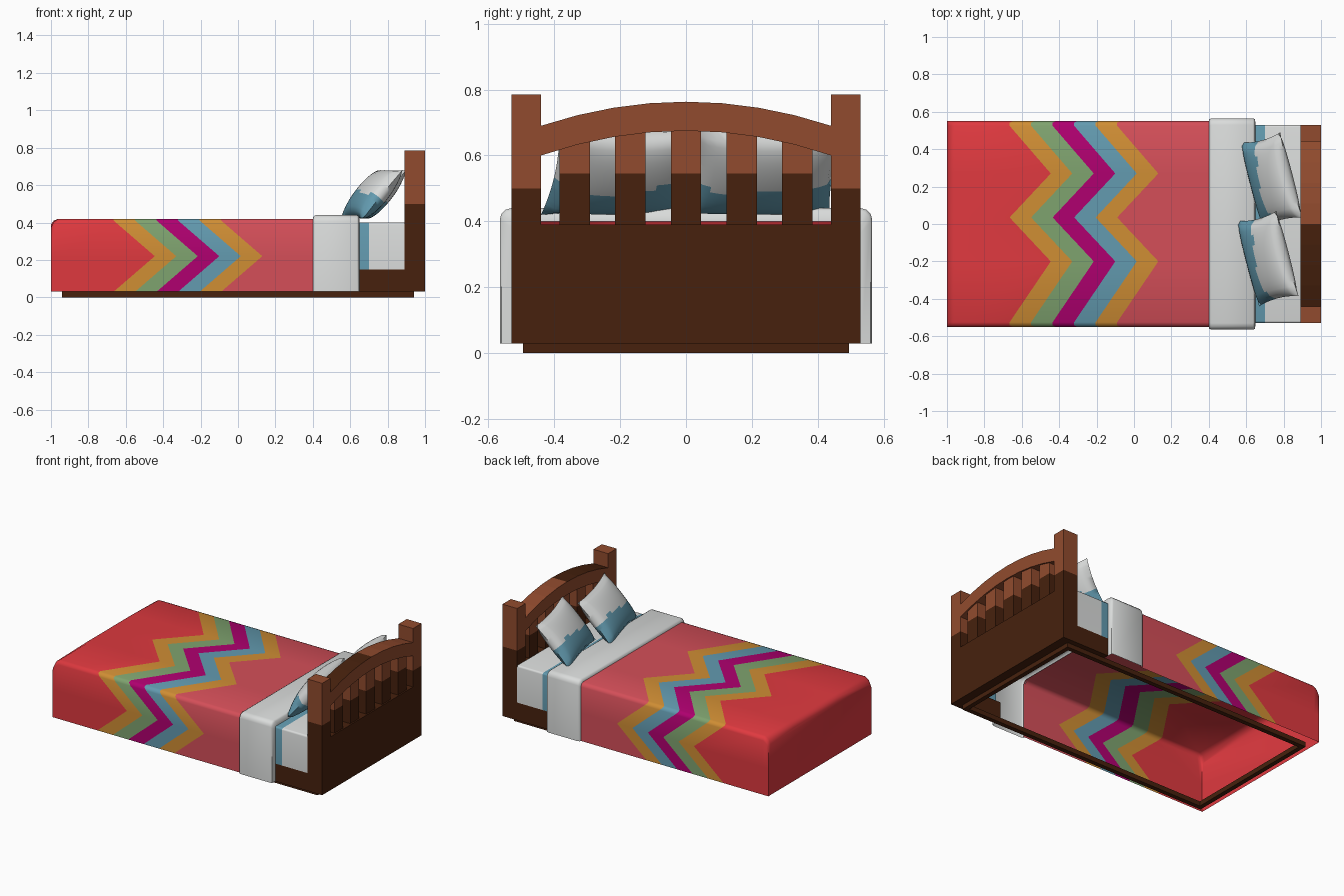
import bpy, bmesh, math
from mathutils import Vector

if "Cube" in bpy.data.objects:
    bpy.data.objects.remove(bpy.data.objects["Cube"])


def mat(name, hexcol):
    rgb = [int(hexcol[i:i + 2], 16) / 255 for i in (0, 2, 4)]
    m = bpy.data.materials.new(name)
    m.diffuse_color = [c / 12.92 if c < .04 else ((c + .055) / 1.055) ** 2.4 for c in rgb] + [1]
    m.use_nodes = True
    m.node_tree.nodes["Principled BSDF"].inputs["Base Color"].default_value = m.diffuse_color
    return m


RED, PINK = mat("bright red", "DF393F"), mat("soft red", "D54F59")
ORANGE, GREEN = mat("orange", "D08E34"), mat("green", "7FA36F")
MAGENTA, BLUE = mat("magenta", "B00070"), mat("blue", "639BB0")
WHITE = mat("white", "DADCDB")
DARK, BROWN = mat("dark brown", "47210D"), mat("light brown", "914B2E")


def finish(name, bm, mats, smooth=None):
    bmesh.ops.recalc_face_normals(bm, faces=bm.faces)
    me = bpy.data.meshes.new(name)
    bm.to_mesh(me)
    bm.free()
    for m in mats:
        me.materials.append(m)
    ob = bpy.data.objects.new(name, me)
    bpy.context.collection.objects.link(ob)
    if smooth:
        bpy.ops.object.select_all(action='DESELECT')
        ob.select_set(True)
        bpy.context.view_layer.objects.active = ob
        bpy.ops.object.shade_smooth_by_angle(angle=math.radians(smooth))
    return ob


def box(name, x0, x1, y0, y1, z0, z1, m):
    bm = bmesh.new()
    bmesh.ops.create_cube(bm, size=1)
    for v in bm.verts:
        v.co = ((x0 + x1) / 2 + v.co.x * (x1 - x0), (y0 + y1) / 2 + v.co.y * (y1 - y0),
                (z0 + z1) / 2 + v.co.z * (z1 - z0))
    return finish(name, bm, [m])


def loft(name, rings, cols, mats, smooth, cap=False):
    """Skin open rings of points; cols gives the material slot of each strip."""
    bm = bmesh.new()
    vs = [[bm.verts.new(p) for p in r] for r in rings]
    for k, (a, b) in enumerate(zip(vs, vs[1:])):
        for i in range(len(a) - 1):
            bm.faces.new((a[i], a[i + 1], b[i + 1], b[i])).material_index = cols[k]
    if cap:
        bm.faces.new(vs[0]).material_index = cols[0]
    return finish(name, bm, mats, smooth)


def drape(w, z0, z1, r):
    """Rounded upside-down U in the y-z plane."""
    right = [(w, z0), (w, z1 - r)]
    right += [(w - r + r * math.cos(a), z1 - r + r * math.sin(a))
              for a in (math.pi / 6, math.pi / 3, math.pi / 2)]
    return [(-y, z) for y, z in right] + right[::-1]


# Blanket: hollow, with zigzag stripes that follow the mesh edges
half = [(.55, .03, 0), (.55, .22, 1), (.55, .395, .08), (.542, .412, 0), (.525, .42, 0)]
section = ([(-y, z, t) for y, z, t in half] + [(-.2, .42, 1), (.035, .42, 0), (.27, .42, 1)]
           + half[::-1])
rings = []
for x, drop in ((-1, .03), (-.985, .01), (-.96, 0)):
    rings.append([(x, y, z - (drop * (1.6 if abs(y) > .5 else 1) if z > .3 else 0))
                  for y, z, t in section])
for base in (-.665, -.55, -.435, -.32, -.205, -.09):
    rings.append([(base + .22 * t, y, z) for y, z, t in section])
rings.append([(.41, y, z) for y, z, t in section])
loft("blanket", rings, [0, 0, 0, 1, 2, 3, 4, 1, 5],
     [RED, ORANGE, GREEN, MAGENTA, BLUE, PINK], 60, cap=True)

# Folded sheet band
rings = []
for x, w, h in ((.40, .551, .42), (.403, .56, .432), (.415, .565, .44),
                (.635, .565, .44), (.647, .56, .432), (.65, .53, .40)):
    rings.append([(x, y, z) for y, z in drape(w, .03, h, .035)])
loft("sheet_fold", rings, [0] * 5, [WHITE], 60)

# Mattress end with blue stripe
rings = [[(x, y, z) for y, z in drape(.53, .15, .40, .012)] for x in (.645, .70, .89)]
loft("mattress", rings, [0, 1], [BLUE, WHITE], 60)

# Bed base: floor ring and rails near the headboard
for s, side in ((-1, "front"), (1, "back")):
    y0, y1 = sorted((s * .465, s * .495))
    box(side + "_base_rail", -.94, .94, y0, y1, 0, .032, DARK)
    y0, y1 = sorted((s * .48, s * .53))
    box(side + "_side_rail", .65, .89, y0, y1, .03, .15, DARK)
    # Headboard posts, dark below and light above
    y0, y1 = sorted((s * .44, s * .53))
    box(side + "_post_lower", .89, 1, y0, y1, .03, .50, DARK)
    box(side + "_post_upper", .89, 1, y0, y1, .50, .785, BROWN)
box("foot_base_rail", -.94, -.91, -.465, .465, 0, .032, DARK)
box("head_base_rail", .91, .94, -.465, .465, 0, .032, DARK)
box("headboard_panel", .89, 1, -.44, .44, .03, .39, DARK)


def arch_z(y, edge, mid):
    return mid - (mid - edge) * (y / .44) ** 2


# Slats
for i in range(5):
    y = (i - 2) * .169
    box(f"slat_lower_{i}", .90, .99, y - .046, y + .046, .38, .545, DARK)
    box(f"slat_upper_{i}", .90, .99, y - .046, y + .046, .545,
        arch_z(y, .60, .675) + .01, BROWN)

# Arched top rail, with one half of its top face dark
bm = bmesh.new()
ys = [-.44 + .11 * i for i in range(9)]
outline = [(y, arch_z(y, .60, .675)) for y in ys] + [(y, arch_z(y, .69, .763)) for y in ys[::-1]]
face = bm.faces.new([bm.verts.new((.89, y, z)) for y, z in outline])
ext = bmesh.ops.extrude_face_region(bm, geom=[face], use_keep_orig=True)
for v in ext["geom"]:
    if isinstance(v, bmesh.types.BMVert):
        v.co.x = 1
bmesh.ops.recalc_face_normals(bm, faces=bm.faces)
for f in bm.faces:
    if f.normal.z > .5 and f.calc_center_median().y < 0:
        f.material_index = 1
finish("headboard_arch", bm, [BROWN, DARK])


# Pillows: puffed cushions leaning on the headboard, blue lower part
def pillow(name, centre, n=16):
    bm = bmesh.new()
    lean, turn = math.radians(50), math.radians(14.5)
    wide = Vector((math.sin(turn), -math.cos(turn), 0))
    tall = Vector((math.cos(turn) * math.cos(lean), math.sin(turn) * math.cos(lean), math.sin(lean)))
    out = wide.cross(tall)
    for side in (-1, 1):
        grid = []
        for j in range(n + 1):
            row = []
            for i in range(n + 1):
                u, v = 2 * i / n - 1, 2 * j / n - 1
                puff = .068 * ((1 - u ** 2) * (1 - v ** 2)) ** .45
                a = u * .235 * (1 - .07 * (1 - v * v) * u * u)
                b = v * .17 * (1 - .09 * (1 - u * u) * v * v)
                row.append(bm.verts.new(Vector(centre) + wide * a + tall * b + out * side * puff))
            grid.append(row)
        for j in range(n):
            for i in range(n):
                f = bm.faces.new((grid[j][i], grid[j][i + 1], grid[j + 1][i + 1], grid[j + 1][i]))
                wave = -.15 + .1 * math.sin(i / n * 7)
                f.material_index = int(2 * (j + .5) / n - 1 < wave)
    bmesh.ops.remove_doubles(bm, verts=bm.verts, dist=.0005)
    finish(name, bm, [WHITE, BLUE], 70)


pillow("back_pillow", (.735, .235, .55))
pillow("front_pillow", (.715, -.185, .55))
